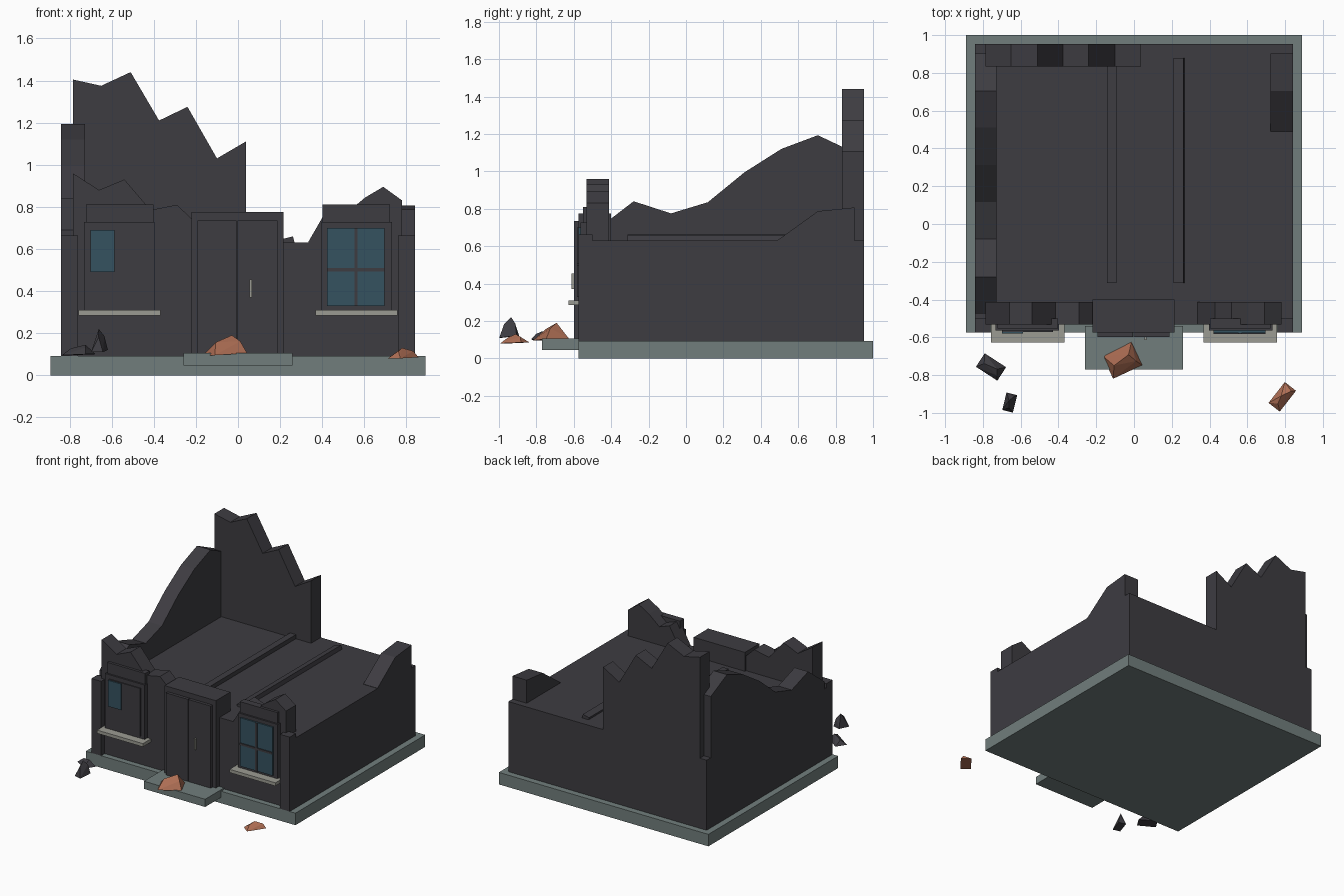
import bpy, bmesh, math
from mathutils import Vector, Matrix

if "Cube" in bpy.data.objects:
    bpy.data.objects.remove(bpy.data.objects["Cube"])


def material(name, rgb):
    m = bpy.data.materials.new(name)
    m.diffuse_color = (*rgb, 1)
    m.use_nodes = True
    m.node_tree.nodes["Principled BSDF"].inputs["Base Color"].default_value = m.diffuse_color
    return m


CHARCOAL = material("charcoal wall", (0.047, 0.045, 0.053))
STONE = material("grey green stone", (0.165, 0.208, 0.203))
GLASS = material("blue glass", (0.036, 0.085, 0.118))
SILL = material("pale sill", (0.33, 0.33, 0.29))
BRICK = material("orange brick", (0.42, 0.155, 0.088))


def finish(name, bm, mat):
    bmesh.ops.recalc_face_normals(bm, faces=bm.faces)
    me = bpy.data.meshes.new(name)
    bm.to_mesh(me)
    bm.free()
    me.materials.append(mat)
    ob = bpy.data.objects.new(name, me)
    bpy.context.collection.objects.link(ob)
    return ob


def box(name, x, y, z, mat=CHARCOAL, tilt=0):
    """Box from (min, max) ranges, optionally tilted about its long y axis."""
    bm = bmesh.new()
    bmesh.ops.create_cube(bm, size=1)
    for v in bm.verts:
        v.co = Vector((v.co.x * (x[1] - x[0]), v.co.y * (y[1] - y[0]), v.co.z * (z[1] - z[0])))
    c = Vector((sum(x), sum(y), sum(z))) / 2
    bm.transform(Matrix.Translation(c) @ Matrix.Rotation(math.radians(tilt), 4, 'Y'))
    return finish(name, bm, mat)


def ragged_wall(name, axis, tops, near, far, bottom=0.60):
    """Broken wall: (position, height) skyline extruded across its thickness."""
    outline = [(tops[0][0], bottom)] + tops + [(tops[-1][0], bottom)]
    bm = bmesh.new()
    place = (lambda p, t: (p[0], t, p[1])) if axis == 'x' else (lambda p, t: (t, p[0], p[1]))
    a = [bm.verts.new(place(p, near)) for p in outline]
    b = [bm.verts.new(place(p, far)) for p in outline]
    bm.faces.new(a)
    bm.faces.new(b[::-1])
    for i in range(len(a)):
        j = (i + 1) % len(a)
        bm.faces.new((a[i], b[i], b[j], a[j]))
    return finish(name, bm, CHARCOAL)


def rubble(name, centre, length, width, z, angle, mat, peak=0.25):
    """Chipped chunk: rectangular foot with an uneven ridge."""
    h = z[1] - z[0]
    pts = [(sx * length / 2, sy * width / 2, h * 0.1 * (sx + 1) / 2) for sx in (-1, 1) for sy in (-1, 1)]
    pts += [(peak * length, 0.1 * width, h), (-0.3 * length, -0.05 * width, h * 0.65),
            (0.38 * length, -0.25 * width, h * 0.7)]
    bm = bmesh.new()
    for p in pts:
        bm.verts.new(p)
    bmesh.ops.convex_hull(bm, input=bm.verts)
    bm.transform(Matrix.Translation((*centre, z[0])) @ Matrix.Rotation(math.radians(angle), 4, 'Z'))
    return finish(name, bm, mat)


# Foundation, doorstep and solid body with flat roof
box("foundation", (-0.89, 0.89), (-0.575, 1.0), (0, 0.092), STONE)
box("doorstep", (-0.26, 0.26), (-0.77, -0.54), (0.046, 0.105), STONE)
box("house_body", (-0.842, 0.842), (-0.532, 0.952), (0.092, 0.63))

# Broken parapets
ragged_wall("back_parapet", 'x', [(-0.785, 1.405), (-0.65, 1.375), (-0.51, 1.44), (-0.375, 1.21),
            (-0.24, 1.275), (-0.10, 1.03), (0.037, 1.11)], 0.835, 0.952)
ragged_wall("left_parapet", 'y', [(-0.475, 0.69), (-0.28, 0.84), (-0.08, 0.775), (0.117, 0.835),
            (0.313, 0.995), (0.51, 1.12), (0.705, 1.193), (0.902, 1.10)], -0.842, -0.727)
ragged_wall("right_parapet", 'y', [(0.49, 0.632), (0.705, 0.787), (0.902, 0.807)], 0.722, 0.842)
ragged_wall("front_left_parapet", 'x', [(-0.785, 0.96), (-0.66, 0.88), (-0.54, 0.93), (-0.415, 0.785),
            (-0.29, 0.81), (-0.175, 0.70)], -0.532, -0.413)
ragged_wall("front_right_parapet", 'x', [(0.335, 0.635), (0.43, 0.80), (0.515, 0.77), (0.605, 0.845),
            (0.69, 0.895), (0.78, 0.83)], -0.532, -0.413)

# Fallen roof beams
box("roof_beam_left", (-0.143, -0.093), (-0.312, 0.878), (0.62, 0.662))
box("roof_beam_right", (0.213, 0.267), (-0.312, 0.878), (0.612, 0.654), tilt=-14)

# Corner pilasters and windows, one per side
for side, s in (("left", -1), ("right", 1)):
    def span(a, b):
        return tuple(sorted((s * a, s * b)))
    box(side + "_pilaster", span(0.76, 0.842), (-0.575, -0.50), (0.092, 0.663))
    box(side + "_window_frame", span(0.397, 0.732), (-0.565, -0.52), (0.30, 0.727))
    box(side + "_window_hood", span(0.402, 0.722), (-0.552, -0.50), (0.727, 0.81))
    box(side + "_window_sill", span(0.368, 0.757), (-0.628, -0.52), (0.285, 0.31), SILL)

# Left window: dark opening with one surviving pane
box("left_window_panel", (-0.70, -0.43), (-0.572, -0.56), (0.327, 0.695))
box("left_window_pane", (-0.70, -0.587), (-0.580, -0.571), (0.49, 0.69), GLASS)

# Right window: full glass with crossing bars
box("right_window_pane", (0.422, 0.697), (-0.576, -0.56), (0.328, 0.70), GLASS)
box("right_window_upright_bar", (0.553, 0.568), (-0.583, -0.57), (0.328, 0.70))
box("right_window_cross_bar", (0.422, 0.697), (-0.583, -0.57), (0.493, 0.509))

# Double door
box("door_frame", (-0.22, 0.215), (-0.575, -0.40), (0.092, 0.775))
box("door_leaf_left", (-0.193, -0.006), (-0.598, -0.57), (0.10, 0.735))
box("door_leaf_right", (-0.002, 0.187), (-0.598, -0.57), (0.10, 0.735))
box("door_handle", (0.055, 0.066), (-0.613, -0.597), (0.37, 0.455), SILL)

# Rubble in front
rubble("brick_chunk_step", (-0.062, -0.722), 0.17, 0.135, (0.095, 0.19), 25, BRICK)
rubble("brick_chunk_corner", (0.785, -0.915), 0.14, 0.075, (0.08, 0.13), 52, BRICK, 0.0)
rubble("dark_chunk_flat", (-0.757, -0.757), 0.135, 0.085, (0.095, 0.145), -33, CHARCOAL)
rubble("dark_chunk_tall", (-0.658, -0.945), 0.095, 0.058, (0.11, 0.22), 76, CHARCOAL, 0.1)
